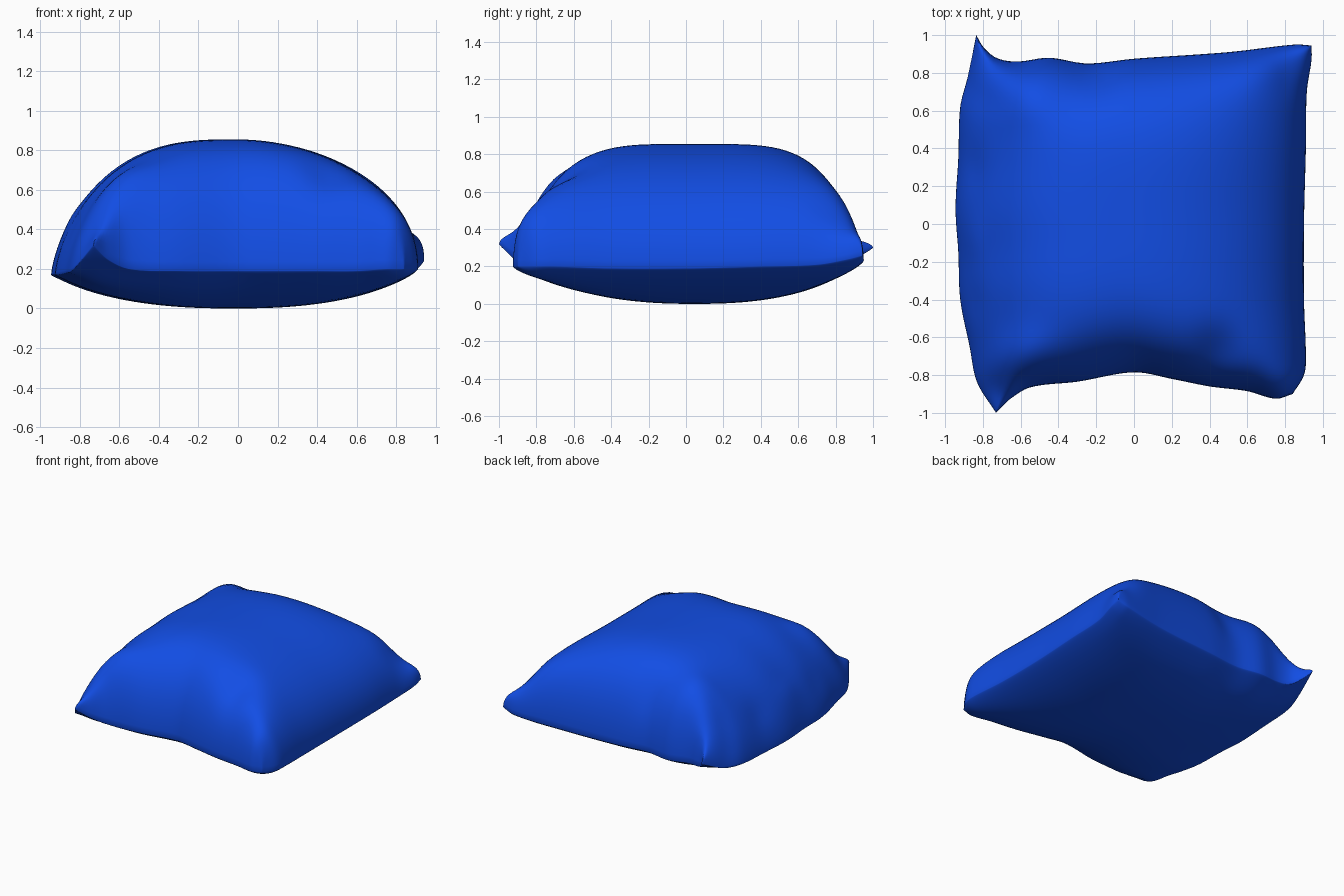
import bpy, bmesh
from math import sin, pi, exp, radians
from mathutils import Vector

if "Cube" in bpy.data.objects:
    bpy.data.objects.remove(bpy.data.objects["Cube"])

N = 60      # grid divisions per side
TOP = 0.855  # crown height

# Seam outline (x, y, z), one short list per side
FRONT = [(-.73, -1, .32), (-.66, -.93, .25), (-.55, -.865, .2), (-.3, -.835, .19), (0, -.785, .19),
         (.2, -.82, .19), (.4, -.86, .19), (.6, -.885, .19), (.75, -.925, .2), (.84, -.9, .2)]
BACK = [(-.835, 1, .3), (-.8, .94, .26), (-.73, .88, .21), (-.62, .86, .2), (-.45, .88, .19),
        (-.25, .85, .19), (0, .875, .19), (.5, .91, .2), (.85, .95, .23), (.94, .945, .26)]
LEFT = [(-.73, -1, .32), (-.83, -.84, .2), (-.87, -.65, .18), (-.92, -.4, .17), (-.93, -.15, .17),
        (-.945, .08, .17), (-.93, .35, .17), (-.92, .62, .18), (-.88, .78, .2), (-.835, 1, .3)]
RIGHT = [(.84, -.9, .2), (.9, -.8, .2), (.91, -.7, .2), (.9, -.4, .19), (.9, 0, .19),
         (.91, .4, .2), (.915, .7, .21), (.94, .87, .24), (.94, .945, .26)]

# Soft bulges and dents of the top cloth: x, y, radius x, radius y, height
FOLDS = [(.45, -.68, .12, .14, -.05), (-.2, .78, .09, .10, -.03),       # creases
         (-.58, -.70, .17, .15, .05), (-.60, .70, .17, .16, .06),       # left shoulders
         (-.77, -.93, .10, .12, -.10), (-.83, .93, .10, .12, -.10),     # pinched tips
         (.87, .87, .16, .16, -.10),
         (-.86, .3, .06, .12, -.03), (-.86, -.1, .06, .12, .03), (-.86, -.42, .06, .10, -.03)]


def edge_curve(points, axis):
    """Smooth curve through points, parameterised 0-1 along one axis."""
    p = [Vector(q) for q in points]
    a, b = p[0][axis], p[-1][axis]
    t = [(q[axis] - a) / (b - a) for q in p]
    last = len(p) - 1
    m = []
    for i in range(last + 1):
        j, k = max(i - 1, 0), min(i + 1, last)
        m.append((p[k] - p[j]) / (t[k] - t[j]))

    def at(s):
        i = 0
        while i < last - 1 and s > t[i + 1]:
            i += 1
        h = t[i + 1] - t[i]
        w = (s - t[i]) / h
        return (p[i] * (2*w**3 - 3*w**2 + 1) + m[i] * (h * (w**3 - 2*w**2 + w))
                + p[i + 1] * (3*w**2 - 2*w**3) + m[i + 1] * (h * (w**3 - w**2)))
    return at


front, back = edge_curve(FRONT, 0), edge_curve(BACK, 0)
left, right = edge_curve(LEFT, 1), edge_curve(RIGHT, 1)
c00, c10, c01, c11 = (Vector(q) for q in (FRONT[0], FRONT[-1], BACK[0], BACK[-1]))


def seam_patch(s, t):
    """Patch between the four seam curves; height follows the nearest seam."""
    f, b, l, r = front(s), back(s), left(t), right(t)
    q = (f * (1 - t) + b * t + l * (1 - s) + r * s
         - c00 * (1 - s) * (1 - t) - c10 * s * (1 - t) - c01 * (1 - s) * t - c11 * s * t)
    near = [(f.z, t), (b.z, 1 - t), (l.z, s), (r.z, 1 - s)]
    q.z = sum(z / (d + 1e-6) for z, d in near) / sum(1 / (d + 1e-6) for z, d in near)
    return q


def dome(a, p, e):
    return max(1e-9, 1 - abs(a) ** p) ** e


def soft_min(a, b, k=3):
    """Full-cornered blend of two profiles."""
    return (a ** -k + b ** -k - 1) ** (-1 / k)


def top_point(u, v):
    q = seam_patch((u + 1) / 2, (v + 1) / 2)
    h = soft_min(dome(u, 2, .48) if u > 0 else dome(u, 2.8, .7), dome(v, 4.3, .52))
    fold = sum(d * exp(-((q.x - x) / rx) ** 2 - ((q.y - y) / ry) ** 2) for x, y, rx, ry, d in FOLDS)
    q.z += (TOP - q.z) * h + fold * min(1, 2 * h)
    return q


def bottom_point(u, v):
    q = seam_patch((u + 1) / 2, (v + 1) / 2)
    q.z *= 1 - soft_min(dome(u, 2.4, .78), dome(v, 2.4, .78), 2)
    return q


# Cushion: top and bottom cloth sharing the seam
bm = bmesh.new()
steps = [sin(pi / 2 * (2 * i / N - 1)) for i in range(N + 1)]
rim = {}
for surface in (top_point, bottom_point):
    g = []
    for j, v in enumerate(steps):
        row = []
        for i, u in enumerate(steps):
            if i in (0, N) or j in (0, N):
                if (i, j) not in rim:
                    rim[i, j] = bm.verts.new(seam_patch((u + 1) / 2, (v + 1) / 2))
                row.append(rim[i, j])
            else:
                row.append(bm.verts.new(surface(u, v)))
        g.append(row)
    for j in range(N):
        for i in range(N):
            quad = (g[j][i], g[j][i + 1], g[j + 1][i + 1], g[j + 1][i])
            bm.faces.new(quad)
bmesh.ops.recalc_face_normals(bm, faces=bm.faces)
mesh = bpy.data.meshes.new("cushion")
bm.to_mesh(mesh)
bm.free()
cushion = bpy.data.objects.new("cushion", mesh)
bpy.context.collection.objects.link(cushion)

# Blue cloth
blue = bpy.data.materials.new("blue_cloth")
blue.diffuse_color = (.006, .075, .78, 1)
blue.use_nodes = True
blue.node_tree.nodes["Principled BSDF"].inputs["Base Color"].default_value = blue.diffuse_color
mesh.materials.append(blue)

bpy.context.view_layer.objects.active = cushion
cushion.select_set(True)
bpy.ops.object.shade_smooth_by_angle(angle=radians(60))
